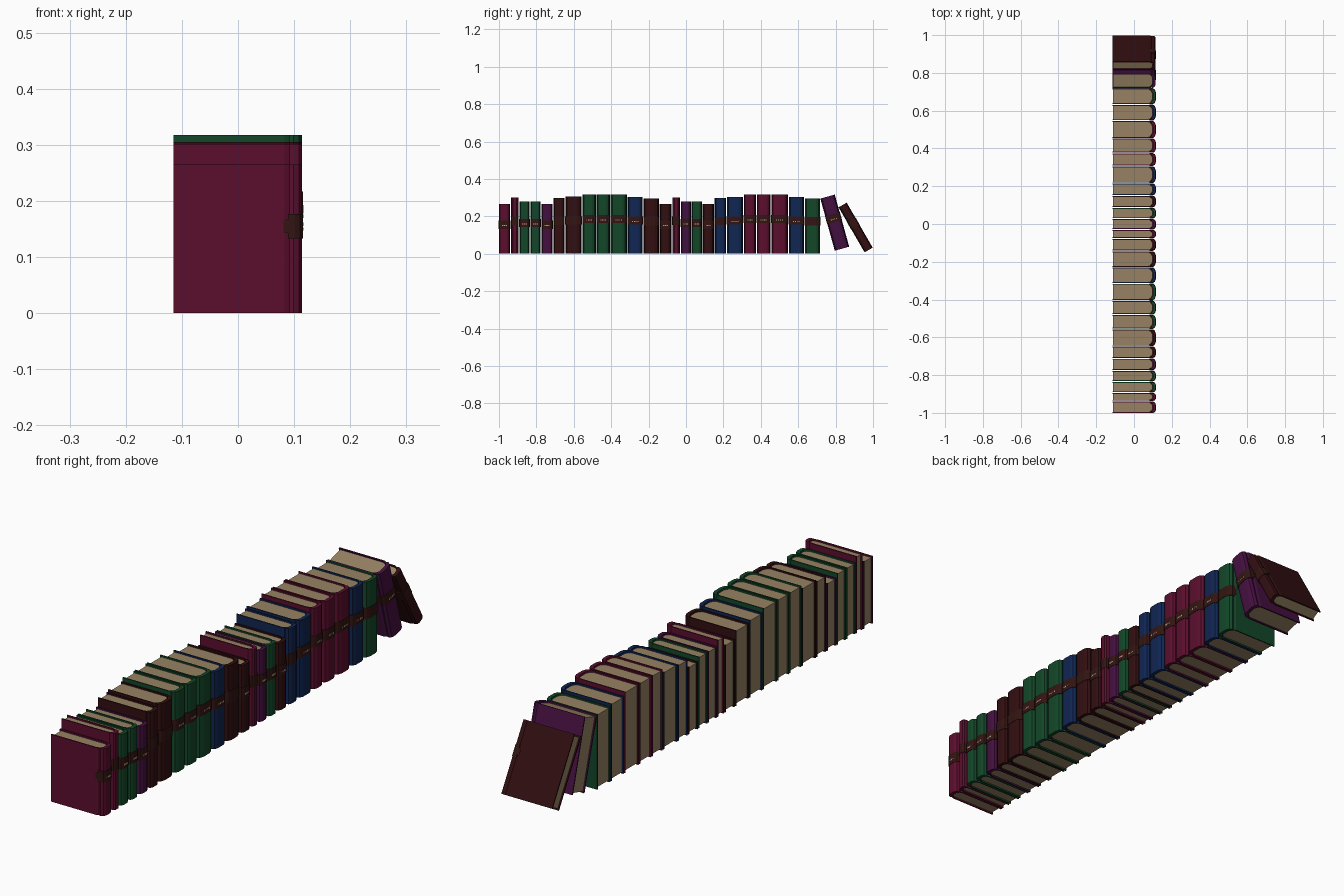
import bpy, bmesh, math

if "Cube" in bpy.data.objects:
    bpy.data.objects.remove(bpy.data.objects["Cube"])

def mat(name, r, g, b):
    m = bpy.data.materials.new(name)
    m.diffuse_color = (r, g, b, 1)
    m.use_nodes = True
    m.node_tree.nodes["Principled BSDF"].inputs["Base Color"].default_value = m.diffuse_color
    return m

M = {
    'R': mat('crimson_cloth', .105, .0045, .027),
    'G': mat('green_cloth', .006, .062, .021),
    'P': mat('purple_cloth', .058, .005, .051),
    'B': mat('brown_leather', .031, .0045, .0055),
    'U': mat('blue_cloth', .005, .019, .085),
    'page': mat('aged_paper', .31, .225, .125),
    'label': mat('label_brown', .033, .0075, .006),
    'dot': mat('label_dots', .5, .34, .27),
}

def add_prism(bm, pts, z0, z1):
    """Extrude a closed counter-clockwise outline from z0 to z1."""
    lo = [bm.verts.new((x, y, z0)) for x, y in pts]
    hi = [bm.verts.new((x, y, z1)) for x, y in pts]
    n = len(pts)
    bm.faces.new(hi)
    bm.faces.new(lo[::-1])
    for i in range(n):
        j = (i + 1) % n
        bm.faces.new((lo[i], lo[j], hi[j], hi[i]))

def make(name, prisms, material, place):
    bm = bmesh.new()
    for p in prisms:
        add_prism(bm, *p)
    bmesh.ops.recalc_face_normals(bm, faces=bm.faces)
    me = bpy.data.meshes.new(name)
    bm.to_mesh(me)
    bm.free()
    me.materials.append(material)
    ob = bpy.data.objects.new(name, me)
    bpy.context.collection.objects.link(ob)
    ob.location = (0, place[0], place[1])
    ob.rotation_euler = (place[2], 0, 0)

def mirror(half):
    """Half outline running along -y towards the spine, mirrored to +y."""
    return half + [(x, -y) for x, y in reversed(half)]

def book(i, width, h, colour, dots, y, z=0, lean=0):
    t = width / 2
    c = .005                        # board thickness
    place = (y, z, lean)
    # hinge groove and rounded spine
    spine = [(.083, -t), (.092, -t + .004), (.099, -t + .002),
             (.109, -t * .80), (.1145, -t * .45)]
    outer = mirror([(-.115, -t)] + spine)
    ti = t - c
    inner = mirror([(-.115, -ti), (.080, -ti), (.092, -ti * .85), (.1, -ti * .5)])
    make(f'cover_{i}', [(outer + inner[::-1], 0, h)], M[colour], place)
    # page block with rounded back, set in from the boards
    tp = ti + .0005
    pages = mirror([(-.110, -tp), (.076, -tp), (.086, -tp * .9),
                    (.093, -tp * .7), (.098, -tp * .4)])
    make(f'pages_{i}', [(pages, .006, h - .006)], M['page'], place)
    # label band wrapped over the spine
    zc, e = h * .585, .0012
    wrap = mirror([(.089, -t - e), (.101, -t - e), (.1105, -t * .82 - e), (.116, -t * .47)])
    tab = mirror([(.081, -t - e), (.1, -t - e)])
    make(f'label_{i}', [(wrap, zc - .022, zc + .022), (tab, zc - .012, zc + .012)],
         M['label'], place)
    # small row of dots on the label
    if dots:
        row = []
        for k in range(4):
            yc = (k - 1.5) * t * .24
            row.append(([(.114, yc - .0025), (.1168, yc - .0025),
                         (.1168, yc + .0025), (.114, yc + .0025)], zc - .008, zc - .002))
        make(f'label_dots_{i}', row, M['dot'], place)

# upright row: boundaries along y, heights, colours
edges = [-1, -.938, -.893, -.834, -.775, -.711, -.647, -.556, -.48, -.405, -.314,
         -.229, -.143, -.076, -.03, .028, .087, .151, .216, .307, .376, .454,
         .547, .633, .72]
heights = [.265, .302, .28, .28, .265, .298, .305, .318, .318, .318, .304, .296,
           .265, .302, .28, .28, .265, .298, .304, .318, .318, .318, .304, .296]
colours = 'RRGGPBBGGGUBBRPGBUURRRUG'
plain = {1, 5, 6, 11, 13, 17, 23}
for i, h in enumerate(heights):
    a, b = edges[i], edges[i + 1]
    a += 0 if i == 0 else .0025
    b -= .0025
    book(i + 1, b - a, h, colours[i], i not in plain, (a + b) / 2)

# two leaning books at the end
book(25, .08, .289, 'P', True, .834, .027, math.radians(15.5))
book(26, .050, .278, 'B', False, .9765, .020, math.radians(30))
